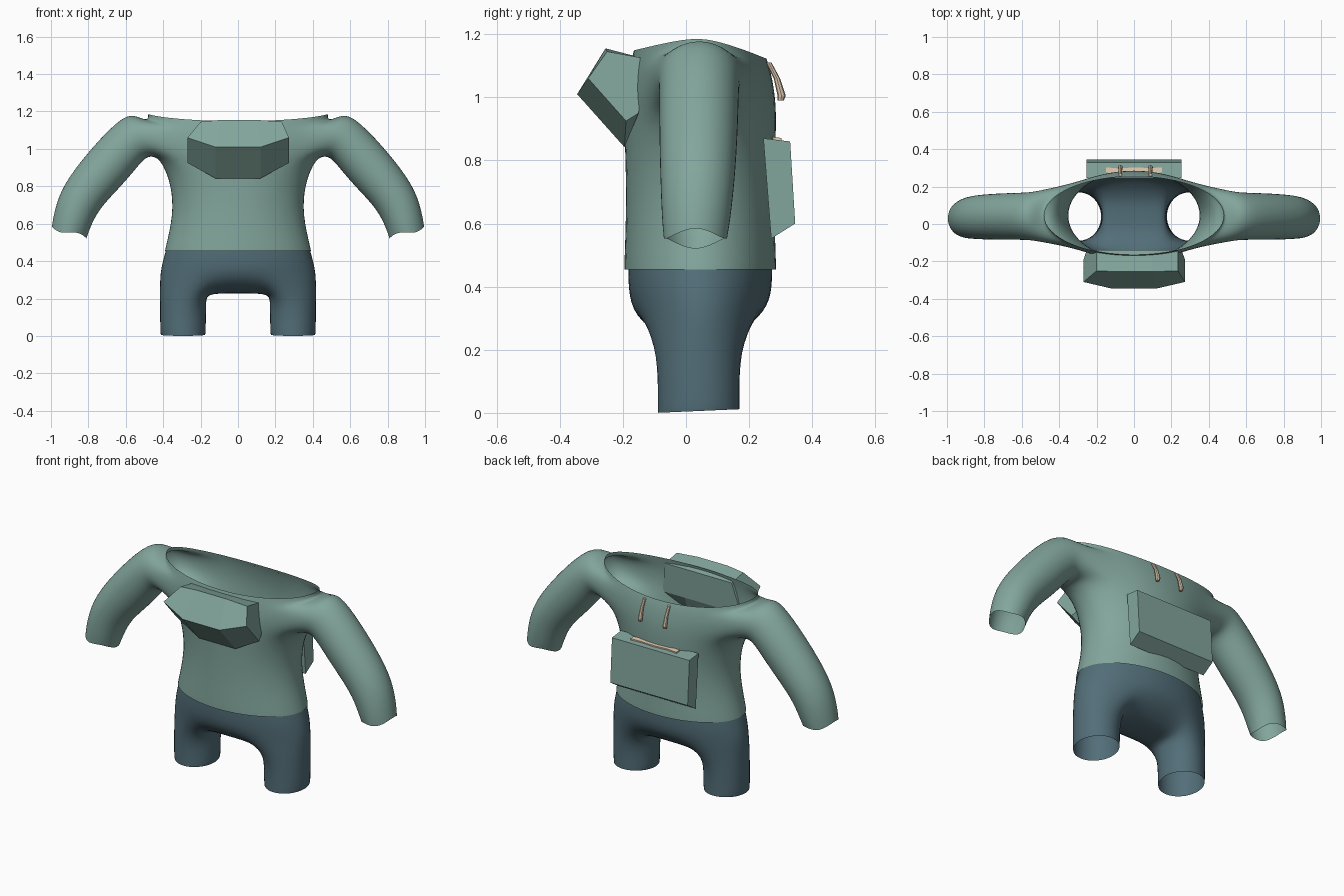
import bpy, bmesh, math
from mathutils import Vector

if "Cube" in bpy.data.objects:
    bpy.data.objects.remove(bpy.data.objects["Cube"])

SEG = 16
CY = 0.045


def material(name, rgb):
    m = bpy.data.materials.new(name)
    m.diffuse_color = (*rgb, 1)
    m.use_nodes = True
    m.node_tree.nodes["Principled BSDF"].inputs["Base Color"].default_value = m.diffuse_color
    return m


GREEN = material("sage_green", (0.225, 0.380, 0.335))
BLUE = material("slate_blue", (0.085, 0.155, 0.187))
BEIGE = material("cord_beige", (0.73, 0.58, 0.43))


def finish(bm, name, mat, smooth=False):
    bmesh.ops.recalc_face_normals(bm, faces=bm.faces)
    me = bpy.data.meshes.new(name)
    bm.to_mesh(me)
    bm.free()
    me.materials.append(mat)
    ob = bpy.data.objects.new(name, me)
    bpy.context.collection.objects.link(ob)
    if smooth:
        for p in me.polygons:
            p.use_smooth = True
        mod = ob.modifiers.new("smooth", 'SUBSURF')
        mod.levels = mod.render_levels = 2
    return ob


def body_ring(bm, rx, ry, zs, zf, zb, cy=CY):
    """Oval ring; zs, zf, zb are the heights at the sides, front and back."""
    ring = []
    for i in range(SEG):
        a = math.tau * i / SEG
        s = math.sin(a)
        z = zs + ((zb if s > 0 else zf) - zs) * abs(s) ** 1.3
        ring.append(bm.verts.new((rx * 1.026 * math.cos(a), cy + ry * 1.026 * s, z)))
    return ring


def bridge(bm, a, b):
    n = len(a)
    for i in range(n):
        bm.faces.new((a[i], a[(i + 1) % n], b[(i + 1) % n], b[i]))


# Sweater: body tube with openings that grow into the sleeves
bm = bmesh.new()
levels = [  # rx, ry, z at side, front, back
    (0.390, 0.240, 0.455, 0.455, 0.455),
    (0.385, 0.240, 0.480, 0.480, 0.480),
    (0.347, 0.234, 0.640, 0.640, 0.640),
    (0.352, 0.236, 0.800, 0.800, 0.800),
    (0.415, 0.242, 0.960, 0.940, 0.940),
    (0.465, 0.235, 1.070, 1.030, 1.020),
    (0.480, 0.222, 1.155, 1.100, 1.085),
    (0.480, 0.210, 1.190, 1.147, 1.120)]
rings = [body_ring(bm, *l) for l in levels]
for k in range(len(rings) - 1):
    for i in range(SEG):
        if k in (4, 5) and i in (14, 15, 0, 1, 6, 7, 8, 9):
            continue
        j = (i + 1) % SEG
        bm.faces.new((rings[k][i], rings[k][j], rings[k + 1][j], rings[k + 1][i]))

# Sleeves: top point (x, z), bottom point (x, z), y centre, y radius
sleeve = [((0.535, 1.172), (0.485, 0.965), 0.042, 0.135),
          ((0.605, 1.190), (0.530, 0.915), 0.042, 0.125),
          ((0.780, 1.010), (0.620, 0.805), 0.040, 0.125),
          ((0.945, 0.800), (0.745, 0.680), 0.037, 0.118),
          ((0.985, 0.650), (0.795, 0.570), 0.032, 0.108),
          ((0.995, 0.575), (0.810, 0.530), 0.030, 0.100)]
loop_cells = [(6, 0), (6, 1), (6, 2), (5, 2), (4, 2), (4, 1),
              (4, 0), (4, -1), (4, -2), (5, -2), (6, -2), (6, -1)]
for side in (1, -1):
    prev = [rings[r][(c if side > 0 else 8 - c) % SEG] for r, c in loop_cells]
    for n, (top, bot, cy, ry) in enumerate(sleeve):
        t, b = Vector(top), Vector(bot)
        mid, half = (t + b) / 2, (t - b) / 2 * 1.046
        cur = []
        for k in range(12):
            a = math.tau * k / 12
            p = mid + half * math.cos(a)
            ripple = 0.014 * math.cos(3 * a) if n == len(sleeve) - 1 else 0
            cur.append(bm.verts.new((side * p.x, cy + ry * 1.046 * math.sin(a), p.y + ripple)))
        bridge(bm, prev, cur)
        prev = cur
finish(bm, "sweater", GREEN, True)

# Trousers: waist, hips, crotch strip and two open legs
bm = bmesh.new()
waist = body_ring(bm, 0.380, 0.228, 0.475, 0.475, 0.475)
upper = body_ring(bm, 0.402, 0.228, 0.400, 0.395, 0.400)
hip = body_ring(bm, 0.418, 0.212, 0.320, 0.305, 0.320)
bridge(bm, waist, upper)
bridge(bm, upper, hip)
strips = {}
for sx in (1, 0, -1):
    strips[sx] = [bm.verts.new((sx * 0.165, y, 0.228)) for y in (0.14, 0.04, -0.06)]
cols = [[hip[3]] + strips[1] + [hip[13]],
        [hip[4]] + strips[0] + [hip[12]],
        [hip[5]] + strips[-1] + [hip[11]]]
for a, b in zip(cols, cols[1:]):
    for i in range(4):
        bm.faces.new((a[i], a[i + 1], b[i + 1], b[i]))
for side in (1, -1):
    ids = [0, 1, 2, 3, None, None, None, 13, 14, 15]
    prev = []
    for k, i in enumerate(ids):
        if i is None:
            prev.append(strips[side][k - 4])
        else:
            prev.append(hip[i if side > 0 else (8 - i) % SEG])
    for z, rx in ((0.190, 0.122), (0.025, 0.122), (0.006, 0.118)):
        cur = []
        for k in range(10):
            a = math.tau * k / 10
            cur.append(bm.verts.new((side * (0.294 + rx * 1.068 * math.cos(a)),
                                     0.04 + 0.129 * 1.068 * math.sin(a),
                                     z + 0.006 * math.sin(a))))
        bridge(bm, prev, cur)
        prev = cur
finish(bm, "trousers", BLUE, True)


def prism(name, sections, mat):
    """Capped flat-sided loft through matching closed sections."""
    bm = bmesh.new()
    loops = [[bm.verts.new(p) for p in s] for s in sections]
    for a, b in zip(loops, loops[1:]):
        bridge(bm, a, b)
    bm.faces.new(loops[0])
    bm.faces.new(loops[-1])
    return finish(bm, name, mat)


# Folded hood: inner top, outer top, ridge, lower edge, inner edge
def hood_section(x, xt, ridge, top, low):
    return [(xt, -0.140, 1.125), (xt, *top), (x, *ridge), (x, *low), (x * 0.95, -0.150, 0.95)]


end = ((-0.310, 1.060), (-0.250, 1.145), (-0.190, 0.925))
mid = ((-0.345, 1.010), (-0.255, 1.155), (-0.195, 0.842))
prism("hood", [hood_section(-0.270, -0.200, *end), hood_section(-0.120, -0.090, *mid),
               hood_section(0.120, 0.100, *mid), hood_section(0.272, 0.235, *end)], GREEN)

# Pouch pocket
prism("pocket", [[(x, 0.245, 0.870), (x, 0.330, 0.860), (x, 0.346, 0.600), (x, 0.270, 0.552)]
                 for x in (-0.253, 0.253)], GREEN)

# Trim along the pocket opening
prism("pocket_trim", [[(x, 0.275 + d, 0.864), (x, 0.303 + d, 0.861),
                       (x, 0.303 + d, 0.871), (x, 0.275 + d, 0.874)]
                      for x, d in ((-0.150, 0), (-0.08, -0.006), (0.0, 0), (0.09, -0.004), (0.150, 0))],
      BEIGE)

# Drawstrings hanging from the neckline
for n, x in enumerate((-0.073, 0.088)):
    secs = []
    for y, z, r in ((0.262, 1.110, 0.009), (0.288, 1.060, 0.010), (0.303, 1.005, 0.013), (0.300, 0.990, 0.010)):
        secs.append([(x + r * math.cos(math.tau * k / 8), y + r * math.sin(math.tau * k / 8), z)
                     for k in range(8)])
    prism("drawstring_%d" % (n + 1), secs, BEIGE)
